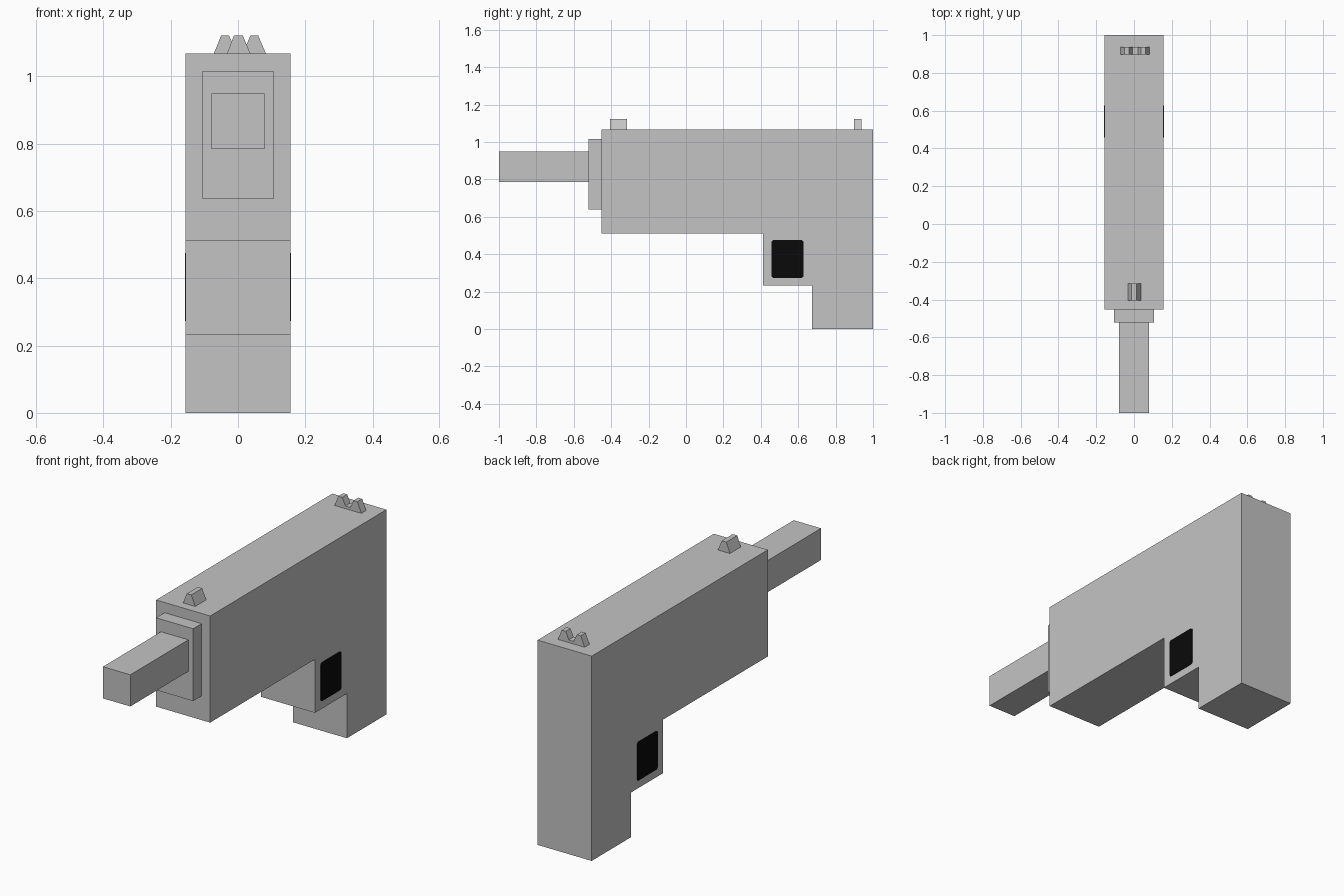
import bpy, bmesh
from mathutils import Vector

cube = bpy.data.objects.get("Cube")
if cube:
    bpy.data.objects.remove(cube, do_unlink=True)


def material(name, value):
    mat = bpy.data.materials.new(name)
    mat.use_nodes = True
    color = (value, value, value, 1)
    mat.diffuse_color = color
    mat.node_tree.nodes["Principled BSDF"].inputs["Base Color"].default_value = color
    return mat


GREY = material("light grey", 0.55)
BLACK = material("black", 0.003)


def extrude(name, outline, axis, start, end, mat):
    """Extrude a flat outline along x (outline is y, z) or y (outline is x, z)."""
    bm = bmesh.new()
    place = (lambda a, b: (start, a, b)) if axis == "x" else (lambda a, b: (a, start, b))
    face = bm.faces.new([bm.verts.new(place(a, b)) for a, b in outline])
    side = bmesh.ops.extrude_face_region(bm, geom=[face])["geom"]
    depth = end - start
    move = Vector((depth, 0, 0) if axis == "x" else (0, depth, 0))
    bmesh.ops.translate(bm, vec=move, verts=[g for g in side if isinstance(g, bmesh.types.BMVert)])
    bmesh.ops.recalc_face_normals(bm, faces=bm.faces)
    mesh = bpy.data.meshes.new(name)
    bm.to_mesh(mesh)
    bm.free()
    mesh.materials.append(mat)
    obj = bpy.data.objects.new(name, mesh)
    bpy.context.collection.objects.link(obj)
    return obj


def rect(a0, a1, b0, b1):
    return [(a0, b0), (a1, b0), (a1, b1), (a0, b1)]


TOP = 1.068
HALF = 0.156
FRONT = -0.452

# Body, trigger block and grip in one stepped profile
body = [(FRONT, TOP), (FRONT, 0.512), (0.412, 0.512), (0.412, 0.233),
        (0.675, 0.233), (0.675, 0), (1, 0), (1, TOP)]
extrude("body_and_grip", body, "x", -HALF, HALF, GREY)

# Collar and square barrel
extrude("collar", rect(-0.107, 0.107, 0.638, 1.015), "y", -0.522, FRONT, GREY)
extrude("barrel", rect(-0.079, 0.079, 0.785, 0.95), "y", -1, -0.522, GREY)

# Front post sight and rear notch sight
post = [(-0.033, 0), (-0.012, 0.054), (0.014, 0.054), (0.037, 0)]
notch = [(-0.072, 0), (-0.05, 0.054), (-0.027, 0.054), (-0.009, 0.014),
         (0.02, 0.014), (0.037, 0.054), (0.06, 0.054), (0.083, 0)]
for name, shape, y0, y1 in (("front_sight", post, -0.405, -0.315),
                            ("rear_sight", notch, 0.898, 0.938)):
    extrude(name, [(x, TOP + z) for x, z in shape], "y", y0, y1, GREY)

# Painted trigger opening with clipped corners on both sides
Y0, Y1, Z0, Z1, C = 0.458, 0.627, 0.273, 0.475, 0.008
panel = [(Y0 + C, Z0), (Y1 - C, Z0), (Y1, Z0 + C), (Y1, Z1 - C),
         (Y1 - C, Z1), (Y0 + C, Z1), (Y0, Z1 - C), (Y0, Z0 + C)]
for name, s in (("left_trigger_panel", 1), ("right_trigger_panel", -1)):
    extrude(name, panel, "x", s * (HALF - 0.001), s * (HALF + 0.002), BLACK)
